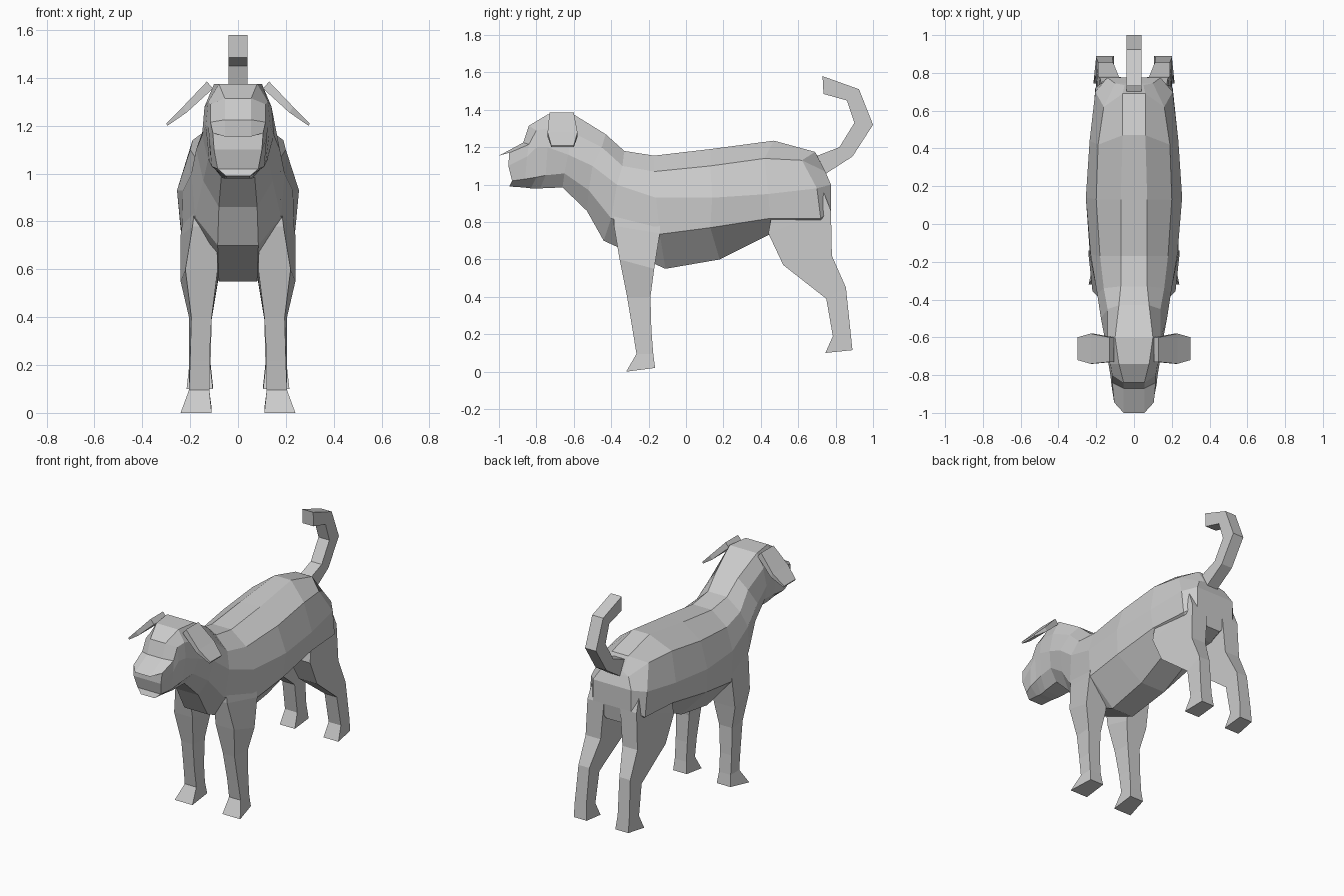
import bpy, bmesh

grey = bpy.data.materials.new("plain_grey")
grey.diffuse_color = (0.6, 0.6, 0.6, 1)


def finish(name, bm):
    """Store a flat-shaded mesh with outward normals."""
    bmesh.ops.recalc_face_normals(bm, faces=bm.faces)
    me = bpy.data.meshes.new(name)
    bm.to_mesh(me)
    bm.free()
    me.materials.append(grey)
    ob = bpy.data.objects.new(name, me)
    bpy.context.collection.objects.link(ob)


def loft(name, rings, strip_caps=False):
    """Skin closed rings of points and close both ends."""
    bm = bmesh.new()
    vs = [[bm.verts.new(p) for p in r] for r in rings]
    n = len(rings[0])
    for a, b in zip(vs, vs[1:]):
        for i in range(n):
            j = (i + 1) % n
            bm.faces.new((a[i], a[j], b[j], b[i]))
    for r in (vs[0], vs[-1]):
        if strip_caps:
            for i in range(n // 2 - 1):
                bm.faces.new((r[i], r[i + 1], r[n - 2 - i], r[n - 1 - i]))
        else:
            bm.faces.new(r)
    finish(name, bm)


def mirrored(half):
    """Close a half ring (top to bottom) across x = 0."""
    return half + [(-x, y, z) for x, y, z in reversed(half)]


# Neck and torso: half rings from top to belly, skull to rump
neck_start = [(.10, -.60, 1.375), (.14, -.61, 1.28), (.15, -.63, 1.16), (.125, -.65, 1.06), (.07, -.66, .985)]
torso = [
    neck_start,
    [(.08, -.43, 1.27), (.14, -.45, 1.20), (.175, -.50, 1.10), (.145, -.52, .97), (.08, -.53, .86)],
    [(.07, -.33, 1.18), (.16, -.34, 1.10), (.195, -.37, 1.0), (.18, -.40, .82), (.085, -.44, .70)],
    [(.07, -.17, 1.155), (.18, -.17, 1.07), (.23, -.16, .93), (.235, -.14, .735), (.08, -.11, .55)],
    [(.07, .13, 1.19), (.20, .13, 1.10), (.255, .14, .93), (.24, .13, .77), (.09, .18, .60)],
    [(.06, .47, 1.235), (.19, .42, 1.14), (.235, .44, .95), (.225, .45, .82), (.09, .44, .73)],
    [(.06, .69, 1.175), (.16, .62, 1.13), (.205, .70, .98), (.205, .72, .82), (.06, .66, .73)],
    [(.05, .735, 1.09), (.10, .745, 1.07), (.14, .775, 1.0), (.14, .775, .86), (.05, .76, .76)],
]
loft("torso", [mirrored(r) for r in torso], True)

# Head: skull, brow step and muzzle
head = [
    neck_start,
    [(.08, -.74, 1.375), (.125, -.74, 1.30), (.135, -.74, 1.20), (.12, -.75, 1.05), (.06, -.78, .98)],
    [(.055, -.84, 1.315), (.115, -.80, 1.29), (.125, -.80, 1.20), (.115, -.80, 1.04), (.05, -.83, .98)],
    [(.055, -.87, 1.225), (.115, -.84, 1.215), (.12, -.85, 1.15), (.11, -.86, 1.03), (.05, -.87, .985)],
    [(.055, -1.0, 1.155), (.105, -.945, 1.17), (.10, -.95, 1.10), (.085, -.93, 1.02), (.05, -.945, .99)],
]
loft("head", [mirrored(r) for r in head], True)

# Tail: square section following a hooked side profile
outer = [(.75, 1.06), (.89, 1.15), (1.0, 1.32), (.925, 1.51), (.73, 1.58)]
inner = [(.69, 1.15), (.82, 1.20), (.90, 1.33), (.86, 1.45), (.735, 1.485)]
loft("tail", [[(-.04, *o), (.04, *o), (.04, *i), (-.04, *i)] for o, i in zip(outer, inner)])

# Legs: front y, z, back y, z, inner x, outer x at front, outer x at back
front_leg = [
    (-.38, .95, -.14, .95, .10, .17, .21),
    (-.385, .78, -.14, .74, .09, .19, .24),
    (-.355, .60, -.17, .55, .085, .22, .24),
    (-.315, .40, -.19, .40, .11, .195, .205),
    (-.285, .22, -.185, .22, .12, .20, .205),
    (-.265, .095, -.175, .095, .12, .205, .205),
    (-.32, 0, -.165, .02, .11, .24, .21),
]
hind_leg = [
    (.48, .95, .72, 1.0, .06, .21, .17),
    (.44, .74, .775, .86, .06, .22, .18),
    (.52, .57, .78, .62, .08, .215, .19),
    (.75, .39, .855, .45, .11, .20, .19),
    (.785, .19, .88, .21, .115, .205, .20),
    (.745, .10, .89, .115, .105, .215, .20),
]
# Ears: folded flaps, upper and lower x, z with front and back y
ear = [
    (.13, 1.385, .105, 1.355, -.73, -.60),
    (.23, 1.28, .215, 1.255, -.74, -.58),
    (.30, 1.21, .295, 1.20, -.72, -.60),
]
for side, s in (("left", -1), ("right", 1)):
    for part, rows in (("front_leg", front_leg), ("hind_leg", hind_leg)):
        loft(f"{part}_{side}", [[(s * xi, yf, zf), (s * xf, yf, zf), (s * xb, yb, zb), (s * xi, yb, zb)]
                                for yf, zf, yb, zb, xi, xf, xb in rows])
    loft(f"ear_{side}", [[(s * xu, yf, zu), (s * xu, yb, zu), (s * xl, yb, zl), (s * xl, yf, zl)]
                         for xu, zu, xl, zl, yf, yb in ear])
